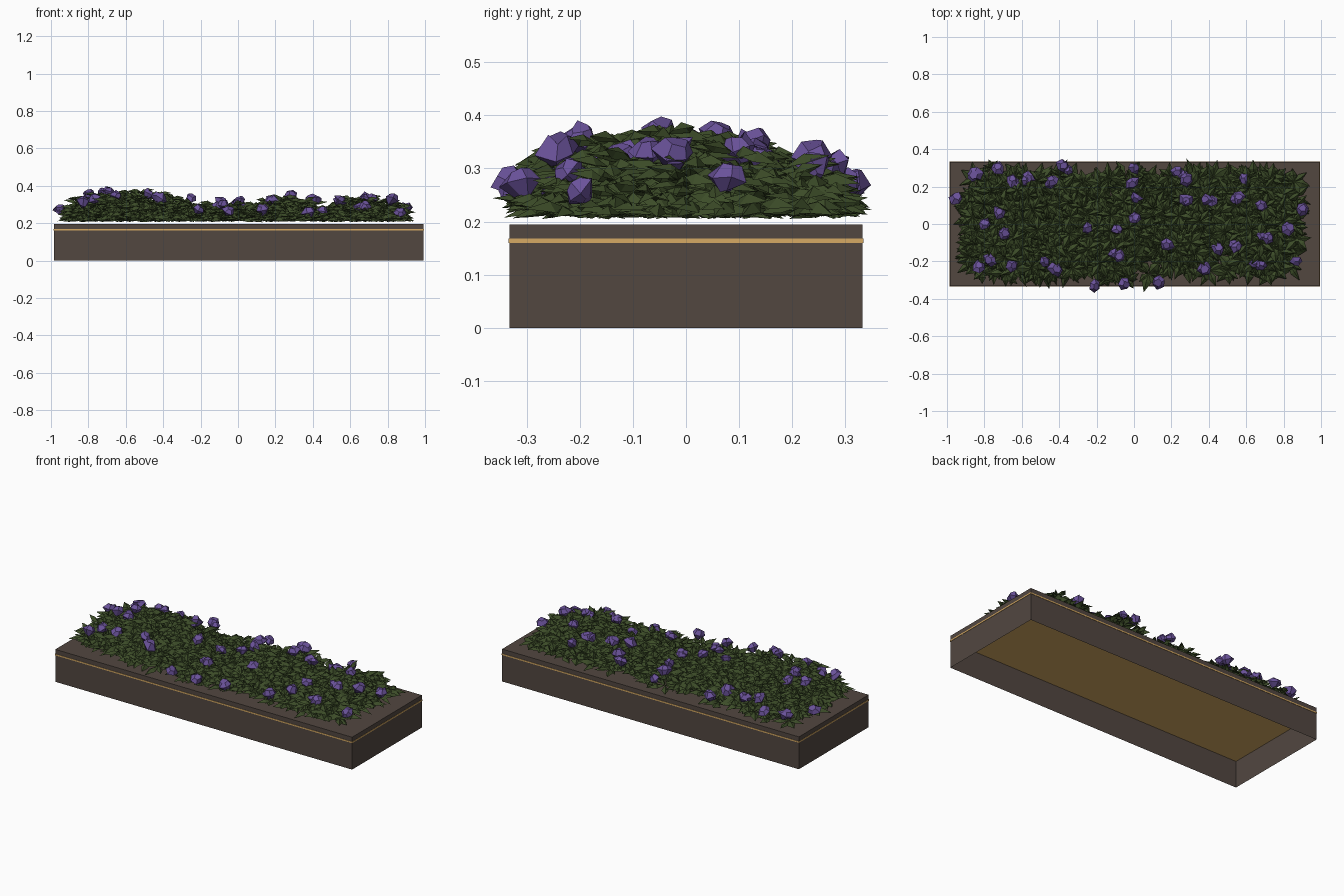
import bpy, bmesh, math, random
from mathutils import Vector, Euler

if "Cube" in bpy.data.objects:
    bpy.data.objects.remove(bpy.data.objects["Cube"])

random.seed(7)


def material(name, rgb):
    m = bpy.data.materials.new(name)
    lin = [((c / 255 + 0.055) / 1.055) ** 2.4 if c > 10 else c / 3294 for c in rgb]
    m.diffuse_color = (*lin, 1)
    m.use_nodes = True
    m.node_tree.nodes["Principled BSDF"].inputs["Base Color"].default_value = m.diffuse_color
    return m


BROWN = material("dark brown", (82, 71, 64))
GOLD = material("brass", (214, 170, 100))
GREEN = material("leaf green", (60, 76, 40))
PURPLE = material("petal purple", (106, 82, 154))


def finish(bm, name, mat):
    me = bpy.data.meshes.new(name)
    bm.to_mesh(me)
    bm.free()
    me.materials.append(mat)
    ob = bpy.data.objects.new(name, me)
    bpy.context.collection.objects.link(ob)
    return ob


def box(name, x0, x1, y, z0, z1, mat, open_bottom=False):
    bm = bmesh.new()
    bmesh.ops.create_cube(bm, size=1)
    for v in bm.verts:
        v.co = ((x0 if v.co.x < 0 else x1), math.copysign(y, v.co.y), (z0 if v.co.z < 0 else z1))
    if open_bottom:
        bm.normal_update()
        bmesh.ops.delete(bm, geom=[f for f in bm.faces if f.normal.z < -0.5], context='FACES_ONLY')
    return finish(bm, name, mat)


# Planter shell, open underneath, with a brass plate showing as a thin band
box("planter_box", -0.985, 0.993, 0.332, 0, 0.195, BROWN, True)
box("brass_band", -0.987, 0.995, 0.334, 0.160, 0.168, GOLD)

# Mounds of the planting: centre x, y, radius x, y, height
MOUNDS = [(-0.56, -0.04, 0.40, 0.31, 0.145), (-0.12, 0, 0.28, 0.30, 0.075),
          (0.26, 0.03, 0.20, 0.28, 0.115), (0.67, 0.03, 0.24, 0.28, 0.105)]


def mound(x, y):
    h = 0
    for cx, cy, rx, ry, top in MOUNDS:
        d = ((x - cx) / rx) ** 2 + ((y - cy) / ry) ** 2
        h = max(h, top * max(0, 1 - d) ** 0.55)
    return h


def add_leaf(bm, base, yaw, pitch, length, width):
    # Pointed leaf of four triangles, folded along the middle
    rot = Euler((random.uniform(-0.3, 0.3), -pitch, yaw)).to_matrix()
    pts = [(0, 0, 0), (0.45, 0.5, -0.008), (0.5, 0, 0.010), (0.45, -0.5, -0.008), (1, 0, -0.012)]
    vs = []
    for u, w, z in pts:
        p = base + rot @ Vector((u * length, w * width, z))
        p.z = max(p.z, 0.204 + 0.012 * random.random())
        vs.append(bm.verts.new(p))
    b, l, m, r, t = vs
    for tri in ((b, m, l), (b, r, m), (l, m, t), (m, r, t)):
        bm.faces.new(tri)


def rosette(bm, x, y, z, count, size):
    start = random.uniform(0, 6.28)
    for i in range(count):
        add_leaf(bm, Vector((x, y, z)), start + i * 2 * math.pi / count + random.uniform(-0.3, 0.3),
                 random.uniform(-0.2, 0.4), size * random.uniform(0.75, 1.2),
                 size * random.uniform(0.38, 0.6))


# Leaves: a ground layer plus shells that fill the mounds
bm = bmesh.new()
for layer in (0, 0.35, 0.7, 1.0):
    for i in range(24):
        for j in range(8):
            x = -0.865 + i * 0.0745 + random.uniform(-0.03, 0.03)
            y = -0.235 + j * 0.067 + random.uniform(-0.03, 0.03)
            h = mound(x, y)
            corner = (abs(x) / 0.95) ** 4 + (abs(y) / 0.29) ** 4
            if layer == 0:
                if corner < 1.25:
                    rosette(bm, x, y, 0.222 + random.uniform(0, 0.015), 7, 0.09)
            elif h > 0.035 and random.random() < 0.8:
                rosette(bm, x, y, 0.22 + layer * h + random.uniform(-0.012, 0.006), 6, 0.08)
# A few leaves trailing over the edge
for x, y in ((-0.76, 0.30), (-0.15, -0.29), (-0.03, -0.30), (0.03, 0.27), (0.13, -0.27), (-0.4, 0.26)):
    rosette(bm, x, y, 0.235, 7, 0.06)
finish(bm, "leaves", GREEN)

# Blossoms: lumpy six-sided cups sitting on the leaves
SPOTS = [(-.95, .14), (-.85, .27), (-.73, .30), (-.65, .23), (-.56, .25), (-.44, .23), (-.38, .31),
         (-.72, .06), (-.80, 0), (-.69, -.05), (-.77, -.19), (-.83, -.23), (-.65, -.22), (-.42, -.24),
         (-.48, -.20), (-.25, -.02), (-.09, -.03), (-.08, -.17), (0, .30), (-.01, .22), (.01, .14),
         (.01, .03), (.18, -.11), (.13, -.31), (-.21, -.33), (-.05, -.32), (.23, .28), (.28, .24),
         (.28, .13), (.39, .13), (.38, -.24), (.45, -.13), (.55, -.12), (.59, .24), (.56, .14),
         (.68, .10), (.72, -.07), (.82, -.02), (.68, -.22), (.87, -.20), (.90, .08)]


def blossom(bm, pos, size):
    rot = Euler((random.uniform(-0.6, 0.6), random.uniform(-0.6, 0.6), random.uniform(0, 6))).to_matrix()
    rings = []
    for r, z in ((0.35, -0.65), (1.0, 0.0), (0.55, 0.6)):
        ring = []
        for k in range(6):
            a = k * math.pi / 3
            rr = r * random.uniform(0.75, 1.2)
            p = Vector((rr * math.cos(a), rr * math.sin(a), z + random.uniform(-0.2, 0.2)))
            ring.append(bm.verts.new(pos + rot @ p * size))
        rings.append(ring)
    for low, high in zip(rings, rings[1:]):
        for k in range(6):
            n = (k + 1) % 6
            bm.faces.new((low[k], low[n], high[n], high[k]))
    bm.faces.new(rings[-1])
    bm.faces.new(rings[0][::-1])


bm = bmesh.new()
for x, y in SPOTS:
    z = 0.255 + 0.72 * mound(x, y) + random.uniform(0, 0.02)
    blossom(bm, Vector((x, y, z)), random.uniform(0.034, 0.042))
    if random.random() < 0.5:
        blossom(bm, Vector((x + random.uniform(-.04, .04), y * 0.94, z - 0.005)), 0.03)
finish(bm, "blossoms", PURPLE)
